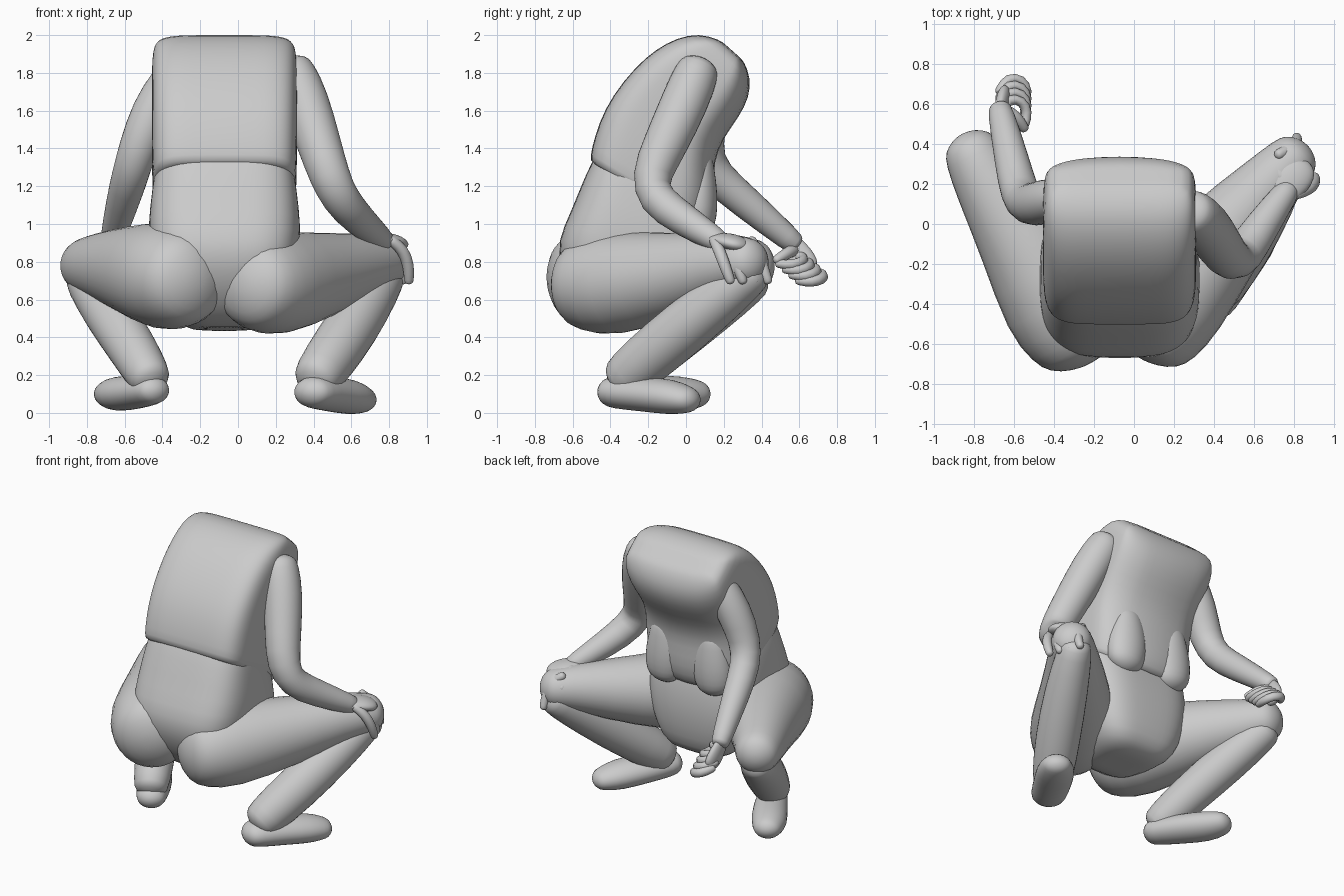
import bpy, bmesh, math
from mathutils import Vector


def skin_rings(name, rings, levels=1):
    """Loft closed rings of points into one smooth capped mesh."""
    bm = bmesh.new()
    loops = [[bm.verts.new(p) for p in ring] for ring in rings]
    n = len(loops[0])
    for a, b in zip(loops, loops[1:]):
        for i in range(n):
            j = (i + 1) % n
            bm.faces.new((a[i], a[j], b[j], b[i]))
    bm.faces.new(loops[0][::-1])
    bm.faces.new(loops[-1])
    bmesh.ops.recalc_face_normals(bm, faces=bm.faces)
    for f in bm.faces:
        f.smooth = True
    me = bpy.data.meshes.new(name)
    bm.to_mesh(me)
    bm.free()
    ob = bpy.data.objects.new(name, me)
    bpy.context.collection.objects.link(ob)
    mod = ob.modifiers.new("smooth", 'SUBSURF')
    mod.levels = mod.render_levels = levels
    return ob


def limb(name, pts, ref=(0, 0, 1), flat=1.0, caps=(0.7, 0.7), sides=16):
    """Tube through (x, y, z, radius) points with domed ends."""
    P = [Vector(p[:3]) for p in pts]
    R = [p[3] for p in pts]
    T = [(P[min(i + 1, len(P) - 1)] - P[max(i - 1, 0)]).normalized() for i in range(len(P))]
    stations = list(zip(P, R, T))
    dome = [math.radians(a) for a in (35, 65, 84)]
    start = [(P[0] - T[0] * R[0] * caps[0] * math.sin(a), R[0] * math.cos(a), T[0]) for a in dome[::-1]]
    end = [(P[-1] + T[-1] * R[-1] * caps[1] * math.sin(a), R[-1] * math.cos(a), T[-1]) for a in dome]
    rings = []
    for p, r, t in start + stations + end:
        u = t.cross(Vector(ref)).normalized()
        v = u.cross(t)
        rings.append([p + u * r * math.cos(k * math.tau / sides) + v * r * flat * math.sin(k * math.tau / sides)
                      for k in range(sides)])
    return skin_rings(name, rings)


def body(name, secs, power, taper=0.0, cx=-0.072, sides=40):
    """Loft of rounded boxes: (half width, back y, back z, front y, front z)."""
    def section(h, by, bz, fy, fz, s=1.0):
        back, front = Vector((cx, by, bz)), Vector((cx, fy, fz))
        mid, half = (back + front) / 2, (front - back) / 2
        ring = []
        for k in range(sides):
            c, d = math.cos(k * math.tau / sides), math.sin(k * math.tau / sides)
            a = math.copysign(abs(c) ** (2 / power), c) * s
            b = math.copysign(abs(d) ** (2 / power), d) * s
            if b > 0:                       # rounder towards the chest
                b *= 1 - taper * a * a
            ring.append(mid + Vector((h * a, 0, 0)) + half * b)
        return ring
    rings = [section(*s) for s in secs]
    return skin_rings(name, [section(*secs[0], s=0.9)] + rings + [section(*secs[-1], s=0.5)])


# upper torso, hunched forward
body("upper_torso", [
    (0.375, -0.51, 1.33, 0.10, 0.96), (0.382, -0.50, 1.40, 0.15, 1.04),
    (0.385, -0.46, 1.54, 0.16, 1.19), (0.385, -0.39, 1.68, 0.15, 1.32),
    (0.385, -0.27, 1.83, 0.20, 1.45), (0.385, -0.16, 1.925, 0.285, 1.56),
    (0.383, -0.05, 1.985, 0.34, 1.67), (0.37, 0.07, 2.01, 0.345, 1.77),
    (0.33, 0.18, 1.975, 0.31, 1.86)], 5, taper=0.28)

# chest bulges hanging to the front hem
for s, side in ((-1, "left"), (1, "right")):
    x = -0.07 + s * 0.18
    limb("chest_" + side, [(x, 0.07, 1.30, 0.11), (x, 0.06, 1.15, 0.15), (x + s * 0.01, 0.06, 1.03, 0.14)],
         ref=(0, 1, 0), flat=0.75, caps=(0.9, 0.7))

# lower torso and hips
body("lower_torso", [
    (0.36, -0.45, 1.42, 0.00, 1.20), (0.385, -0.53, 1.27, 0.07, 1.05),
    (0.405, -0.61, 1.06, 0.10, 0.90), (0.40, -0.68, 0.92, 0.11, 0.75),
    (0.36, -0.67, 0.76, 0.09, 0.58), (0.28, -0.56, 0.56, 0.05, 0.46),
    (0.18, -0.42, 0.46, -0.06, 0.43)], 3.4)

# legs
limb("right_thigh", [(0.09, -0.55, 0.68, 0.25), (0.19, -0.39, 0.68, 0.29), (0.45, -0.05, 0.73, 0.23),
                     (0.68, 0.20, 0.79, 0.165), (0.80, 0.33, 0.80, 0.135)], caps=(0.55, 0.7))
limb("left_thigh", [(-0.28, -0.57, 0.71, 0.26), (-0.37, -0.41, 0.72, 0.305), (-0.56, -0.05, 0.76, 0.24),
                    (-0.74, 0.22, 0.78, 0.175), (-0.81, 0.36, 0.78, 0.15)], caps=(0.55, 0.7))
limb("right_shin", [(0.42, -0.32, 0.19, 0.135), (0.54, -0.12, 0.36, 0.15), (0.67, 0.12, 0.56, 0.145),
                    (0.78, 0.34, 0.73, 0.115)], caps=(0.6, 0.7))
limb("left_shin", [(-0.47, -0.30, 0.19, 0.12), (-0.57, -0.10, 0.36, 0.135), (-0.69, 0.12, 0.54, 0.14),
                   (-0.80, 0.34, 0.70, 0.12)], caps=(0.6, 0.7))

# feet
limb("right_foot", [(0.40, -0.38, 0.11, 0.12), (0.49, -0.23, 0.10, 0.125), (0.59, -0.08, 0.085, 0.13),
                    (0.65, 0.0, 0.07, 0.10)], flat=0.75)
limb("left_foot", [(-0.45, -0.33, 0.12, 0.10), (-0.54, -0.17, 0.11, 0.115), (-0.64, -0.02, 0.10, 0.12),
                   (-0.68, 0.06, 0.10, 0.095)], flat=0.8)

# arms
limb("right_arm", [(0.29, 0.06, 1.81, 0.12), (0.355, 0.0, 1.66, 0.13), (0.43, -0.11, 1.42, 0.12),
                   (0.485, -0.19, 1.25, 0.11), (0.54, -0.17, 1.13, 0.105), (0.64, -0.01, 1.02, 0.09),
                   (0.77, 0.17, 0.91, 0.065)], ref=(1, 0, 0), caps=(0.6, 0.5))
limb("left_arm", [(-0.36, 0.13, 1.77, 0.10), (-0.45, 0.11, 1.60, 0.12), (-0.53, 0.09, 1.40, 0.105),
                  (-0.57, 0.14, 1.26, 0.10), (-0.61, 0.31, 1.12, 0.09), (-0.67, 0.57, 0.90, 0.065)],
     ref=(1, 0, 0), caps=(0.6, 0.5))

# right hand draped over the knee
limb("right_palm", [(0.75, 0.16, 0.92, 0.075), (0.79, 0.22, 0.91, 0.10), (0.815, 0.27, 0.895, 0.10)], flat=0.45)
for i in range(4):
    dx, dy = -0.03 * i, 0.066 * i
    limb("right_finger_%d" % (i + 1), [
        (0.815 + dx, 0.15 + dy, 0.91, 0.03), (0.875 + dx, 0.175 + dy, 0.865, 0.034),
        (0.905 + dx, 0.205 + dy, 0.78, 0.033), (0.905 + dx, 0.235 + dy, 0.70, 0.027)], ref=(0, 1, 0), sides=10)
limb("right_thumb", [(0.74, 0.23, 0.91, 0.04), (0.70, 0.31, 0.89, 0.04), (0.71, 0.38, 0.84, 0.03)], sides=10)

# left hand curled inward
limb("left_palm", [(-0.67, 0.56, 0.89, 0.06), (-0.66, 0.60, 0.83, 0.075), (-0.65, 0.63, 0.78, 0.075)],
     ref=(1, 0, 0), flat=0.5)
for i in range(4):
    dy, z = 0.035 * i, 0.84 - 0.03 * i
    limb("left_finger_%d" % (i + 1), [
        (-0.67, 0.56 + dy, z, 0.03), (-0.63, 0.63 + dy, z - 0.02, 0.032), (-0.56, 0.62 + dy, z - 0.04, 0.031),
        (-0.53, 0.56 + dy, z - 0.06, 0.029), (-0.55, 0.49 + dy, z - 0.05, 0.025)], sides=10)
limb("left_thumb", [(-0.65, 0.57, 0.86, 0.035), (-0.59, 0.54, 0.85, 0.033), (-0.55, 0.48, 0.81, 0.027)], sides=10)
